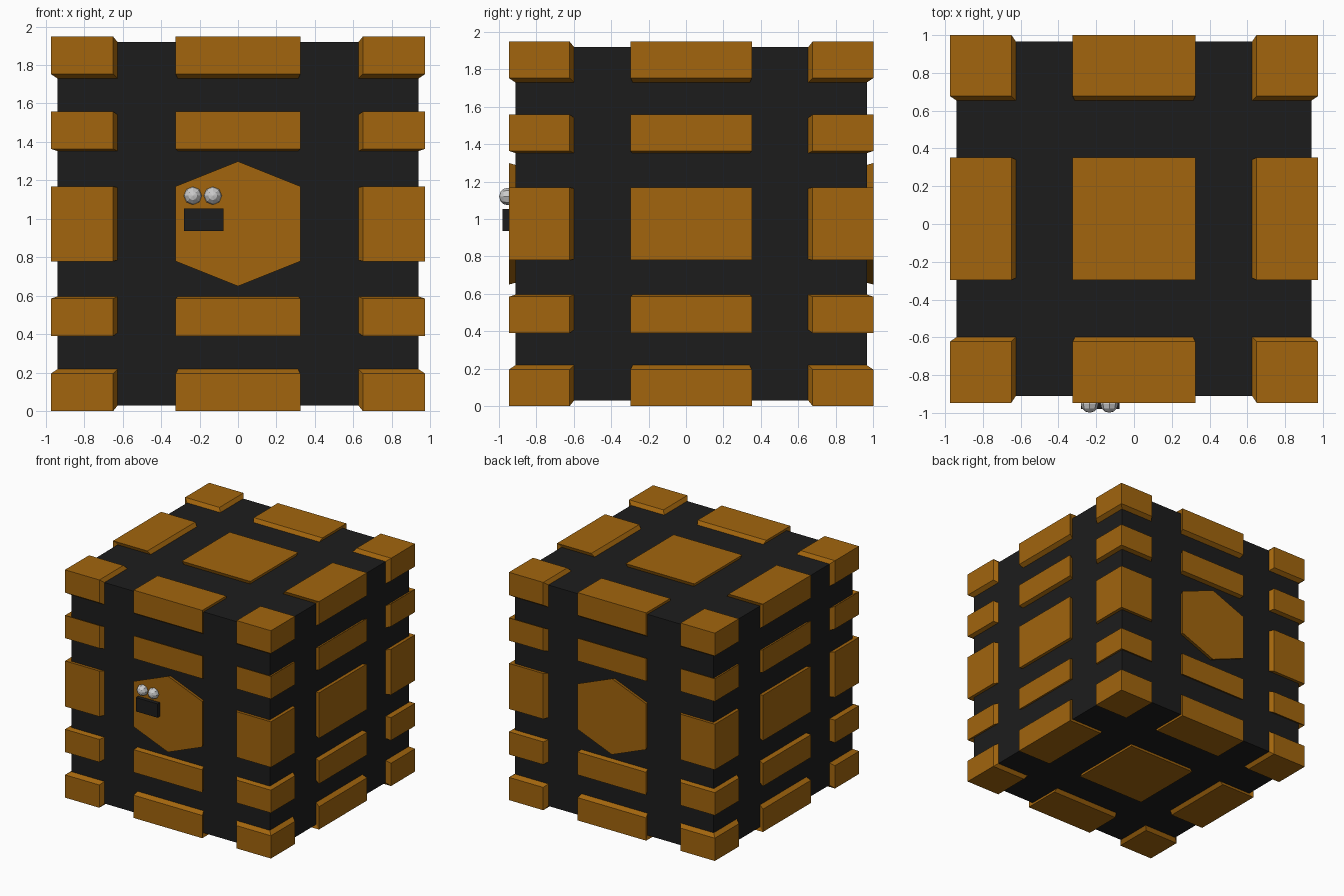
import bpy, bmesh, math
from mathutils import Vector

if "Cube" in bpy.data.objects:
    bpy.data.objects.remove(bpy.data.objects["Cube"])

H = 0.974                          # half size of the outer shell
CENTRE = Vector((0, 0.0275, H))    # centre of the crate
SHRINK = Vector((0.964, 0.964, 0.97))  # dark core relative to shell


def material(name, rgb):
    m = bpy.data.materials.new(name)
    m.diffuse_color = (*rgb, 1)
    m.use_nodes = True
    m.node_tree.nodes["Principled BSDF"].inputs["Base Color"].default_value = m.diffuse_color
    return m


AMBER = material("amber", (0.36, 0.13, 0.004))
DARK = material("dark", (0.012, 0.012, 0.012))


def make_object(name, bm, mat=None):
    bmesh.ops.recalc_face_normals(bm, faces=bm.faces)
    me = bpy.data.meshes.new(name)
    bm.to_mesh(me)
    bm.free()
    ob = bpy.data.objects.new(name, me)
    bpy.context.collection.objects.link(ob)
    if mat:
        me.materials.append(mat)
    return ob


def box(name, centre, size, mat):
    bm = bmesh.new()
    bmesh.ops.create_cube(bm, size=1)
    for v in bm.verts:
        v.co = Vector([c * s for c, s in zip(v.co, size)]) + Vector(centre)
    return make_object(name, bm, mat)


# Dark inner block
box("core", CENTRE, SHRINK * 2 * H, DARK)

# Raised plates: bands along each axis, patches on all six faces
third = H / 3
wide = [(-H, -2 * third), (-third, third), (2 * third, H)]
fifth = H / 5
tall = [(-H, -4 * fifth), (-3 * fifth, -2 * fifth), (-fifth, fifth),
        (2 * fifth, 3 * fifth), (4 * fifth, H)]
bands = [wide, wide, tall]

bm = bmesh.new()
for axis in range(3):
    a, b = [i for i in range(3) if i != axis]
    for side in (-1, 1):
        for i, (a0, a1) in enumerate(bands[a]):
            for j, (b0, b1) in enumerate(bands[b]):
                loop = [(a0, b0), (a1, b0), (a1, b1), (a0, b1)]
                if axis == 1 and i == 1 and j == 2:
                    # hexagonal centre plate on front and back
                    loop = loop[:2] + [(a1, b1), (0, third), (a0, b1)]
                    loop.insert(1, (0, -third))
                if (a != 0 or axis != 1) is False and side > 0:
                    loop.reverse()
                verts = []
                for p, q in loop:
                    co = [0, 0, 0]
                    co[axis], co[a], co[b] = side * H, p, q
                    verts.append(bm.verts.new([c * s for c, s in zip(co, SHRINK)]))
                bm.faces.new(verts)
bmesh.ops.remove_doubles(bm, verts=bm.verts, dist=0.0005)
bmesh.ops.recalc_face_normals(bm, faces=bm.faces)
out = bmesh.ops.extrude_face_region(bm, geom=bm.faces[:])
for v in out["geom"]:
    if isinstance(v, bmesh.types.BMVert):
        v.co = Vector([c / s for c, s in zip(v.co, SHRINK)])
for v in bm.verts:
    v.co += CENTRE
make_object("raised_plates", bm, AMBER)

# Dark slot on the front plate
box("slot", (-0.178, -0.945, 0.995), (0.205, 0.07, 0.118), DARK)

# Two faceted knobs above the slot
for n, x in enumerate((-0.235, -0.131)):
    bm = bmesh.new()
    bmesh.ops.create_uvsphere(bm, u_segments=8, v_segments=6, radius=0.047)
    for v in bm.verts:
        v.co = Vector((v.co.x + x, -v.co.z - 0.952, v.co.y + 1.12))
    make_object(f"knob_{n + 1}", bm)
